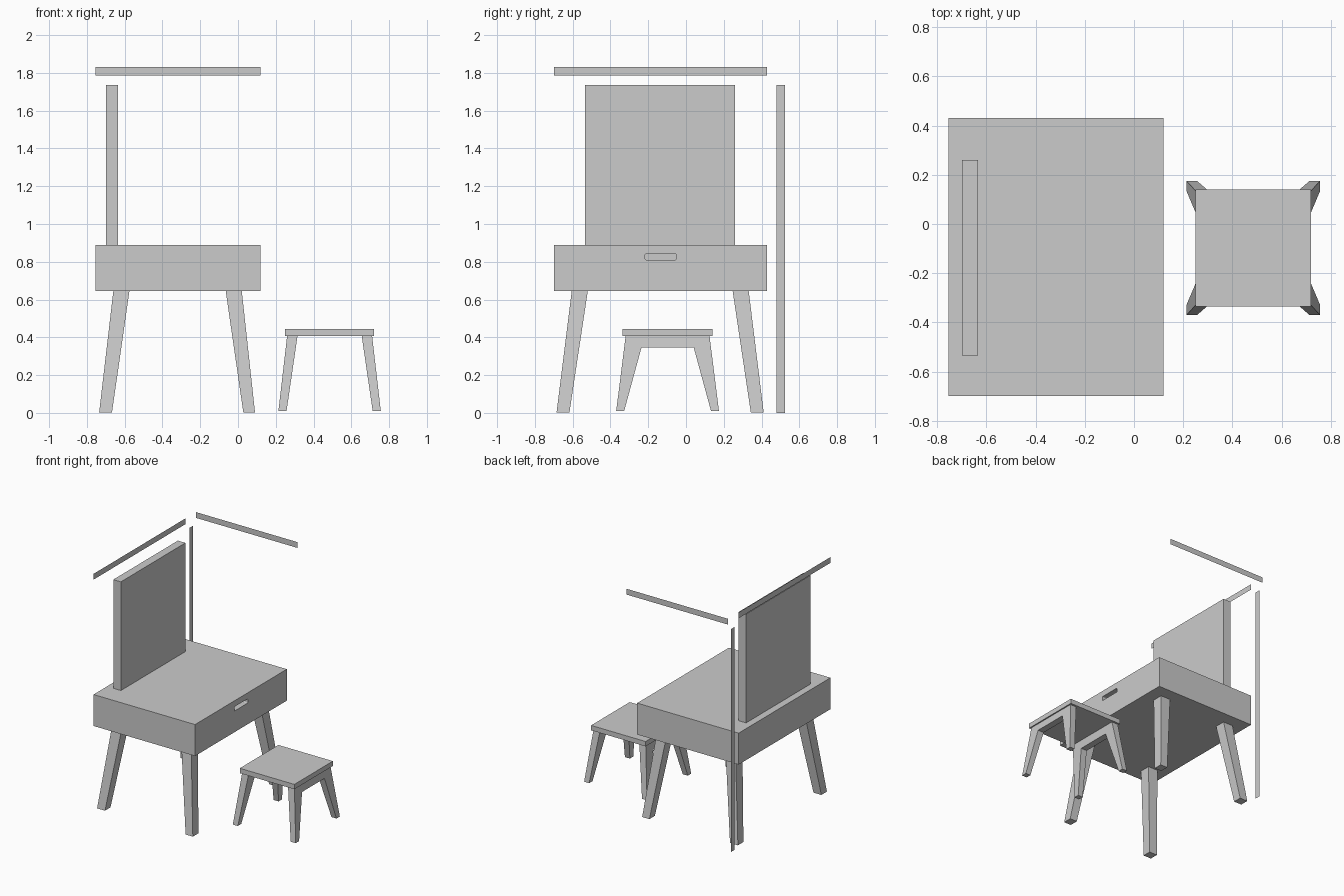
import bpy, bmesh

if "Cube" in bpy.data.objects:
    bpy.data.objects.remove(bpy.data.objects["Cube"])


def make(name, verts, faces):
    me = bpy.data.meshes.new(name)
    me.from_pydata(verts, [], faces)
    bm = bmesh.new()
    bm.from_mesh(me)
    bmesh.ops.recalc_face_normals(bm, faces=bm.faces)
    bm.to_mesh(me)
    bm.free()
    ob = bpy.data.objects.new(name, me)
    bpy.context.collection.objects.link(ob)
    return ob


def loft(name, a, b):
    """Solid between two matching point loops."""
    n = len(a)
    sides = [(i, (i + 1) % n, n + (i + 1) % n, n + i) for i in range(n)]
    return make(name, a + b, [tuple(range(n)), tuple(range(n, 2 * n))] + sides)


def rect(x, y, z):
    return [(x[0], y[0], z), (x[1], y[0], z), (x[1], y[1], z), (x[0], y[1], z)]


def box(name, x, y, z):
    return loft(name, rect(x, y, z[0]), rect(x, y, z[1]))


# Table body with a recessed finger slot in the drawer front
body = box("table_body", (-0.755, 0.12), (-0.70, 0.43), (0.645, 0.89))
slot = box("slot_cutter", (0.07, 0.17), (-0.217, -0.05), (0.81, 0.843))
bm = bmesh.new()
bm.from_mesh(slot.data)
long_edges = [e for e in bm.edges if abs(e.verts[0].co.x - e.verts[1].co.x) > 0.05]
bmesh.ops.bevel(bm, geom=long_edges, offset=0.008, segments=3, profile=0.5, affect='EDGES')
bm.to_mesh(slot.data)
bm.free()
slot.hide_render = True
slot.hide_set(True)
cut = body.modifiers.new("finger_slot", 'BOOLEAN')
cut.operation = 'DIFFERENCE'
cut.solver = 'EXACT'
cut.object = slot

# Mirror panel
box("mirror_panel", (-0.70, -0.635), (-0.535, 0.26), (0.89, 1.737))

# Splayed, tapered table legs: (top range, bottom range) on each axis
leg_x = {"back": ((-0.66, -0.575), (-0.735, -0.667)), "front": ((-0.065, 0.02), (0.028, 0.09))}
leg_y = {"left": ((-0.605, -0.52), (-0.685, -0.617)), "right": ((0.247, 0.332), (0.343, 0.411))}
for nx, (xt, xb) in leg_x.items():
    for ny, (yt, yb) in leg_y.items():
        loft(f"table_leg_{nx}_{ny}", rect(xb, yb, 0.003), rect(xt, yt, 0.645))

# Stool seat
SX, SY = 0.485, -0.0975
box("stool_seat", (0.25, 0.72), (-0.335, 0.14), (0.407, 0.445))

# Stool leg frames: half profile (offset from centre in y, z), mirrored and leaning outward
half = [(0.222, 0.407), (0.272, 0.01), (0.23, 0.01), (0.138, 0.347)]
profile = half + [(-y, z) for y, z in reversed(half)]


def lean(top, bottom, z):
    return bottom + (top - bottom) * (z - 0.01) / 0.397


for s, name in ((-1, "stool_frame_back"), (1, "stool_frame_front")):
    outer = [(SX + s * lean(0.225, 0.271, z), SY + y, z) for y, z in profile]
    inner = [(SX + s * lean(0.170, 0.228, z), SY + y, z) for y, z in profile]
    loft(name, outer, inner)

# Flat dimension bars (single faces)
XB, YB = -0.755, 0.56
quad = [(0, 1, 2, 3)]
make("width_bar", [(XB, -0.70, 1.785), (XB, 0.43, 1.785), (XB, 0.43, 1.83), (XB, -0.70, 1.83)], quad)
make("height_bar", [(XB, 0.48, 0.0), (XB, 0.525, 0.0), (XB, 0.525, 1.737), (XB, 0.48, 1.737)], quad)
make("depth_bar", [(XB, YB, 1.785), (0.12, YB, 1.785), (0.12, YB, 1.83), (XB, YB, 1.83)], quad)
